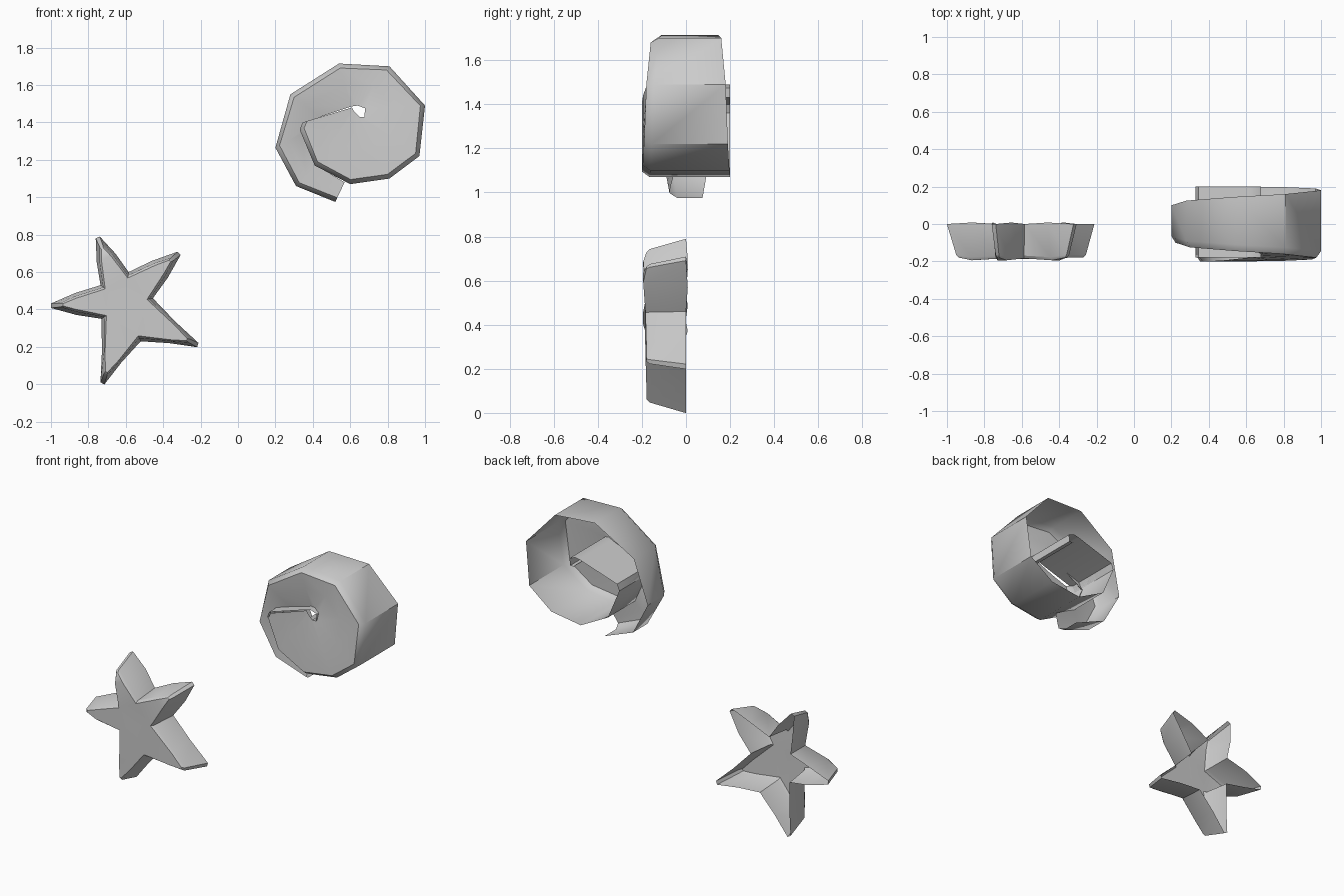
import bpy, math
from mathutils import Vector

if "Cube" in bpy.data.objects:
    bpy.data.objects.remove(bpy.data.objects["Cube"])


def make_object(name, verts, faces, angle):
    mesh = bpy.data.meshes.new(name)
    mesh.from_pydata(verts, [], faces)
    mesh.update()
    obj = bpy.data.objects.new(name, mesh)
    bpy.context.collection.objects.link(obj)
    bpy.ops.object.select_all(action='DESELECT')
    obj.select_set(True)
    bpy.context.view_layer.objects.active = obj
    bpy.ops.object.mode_set(mode='EDIT')
    bpy.ops.mesh.select_all(action='SELECT')
    bpy.ops.mesh.remove_doubles(threshold=0.0005)
    bpy.ops.object.mode_set(mode='OBJECT')
    bpy.ops.object.shade_smooth_by_angle(angle=math.radians(angle))
    return obj


# Starfish: hollow five-armed star, open at the back
tips = [(-1.0, .42), (-.75, .785), (-.315, .70), (-.215, .21), (-.725, .005)]
inner = [(-.73, .35), (-.735, .53), (-.585, .60), (-.455, .46), (-.52, .23)]
centre = Vector((-.61, .43))


def star_ring(level):
    """level 0 = back rim, 1 = wall top, 2 = edge of the front face"""
    ring = []
    for i in range(5):
        a, b, tip = Vector(inner[i]), Vector(inner[(i + 1) % 5]), Vector(tips[i])
        base = (a + b) / 2
        axis = (tip - base).normalized()
        side = (a - b).normalized()
        puffy = i < 3
        end = tip - axis * (0, .05, .065)[level]
        bulge = (.014 if puffy else 0)
        shrink = (1, .72, .5)[level] if puffy else (1, .8, .68)[level]
        half = (a - b).length / 4 + bulge
        mid = (base + tip) / 2
        y = (0, -.165, -.18)[level]
        ym = y + ((.008, -.012, -.014)[level] if puffy else 0)
        pull = (0, .018, .032)[level]
        ca = a + (centre - a).normalized() * pull
        w = (.012, .010, .006)[level]
        for p, py in ((ca, y - (.004 if level else 0)),
                      (mid + side * half * shrink, ym),
                      (end + side * w, y), (end - side * w, y),
                      (mid - side * half * shrink, ym)):
            ring.append((p.x, py, p.y))
    return ring


verts = star_ring(0) + star_ring(1) + star_ring(2)
faces = []
for r in range(2):
    for k in range(25):
        n = (k + 1) % 25
        faces.append((r * 25 + k, r * 25 + n, r * 25 + 25 + n, r * 25 + 25 + k))
verts.append((centre.x, -.187, centre.y))
for i in range(5):
    s = 50 + i * 5
    nxt = 50 + (i + 1) % 5 * 5
    faces += [(s, s + 1, s + 4, nxt), (s + 1, s + 2, s + 3, s + 4), (75, s, nxt)]
make_object("starfish", verts, faces, 32)

# Spiral shell: outer x, z; half width; inner edge x, z
stations = [
    (.52, .975, .075, .57, 1.08), (.31, 1.06, .09, .42, 1.17),
    (.20, 1.265, .10, .34, 1.34), (.28, 1.55, .125, .44, 1.43),
    (.54, 1.715, .145, .605, 1.485), (.81, 1.70, .16, .64, 1.49),
    (1.0, 1.49, .18, .68, 1.475), (.97, 1.22, .19, .675, 1.43),
    (.81, 1.10, .197, .65, 1.43), (.60, 1.07, .20, .635, 1.445),
    (.41, 1.17, .20, .62, 1.46), (.33, 1.36, .20, .612, 1.475),
    (.345, 1.40, .20, .61, 1.48),
]
verts, faces = [], []
for ox, oz, h, ix, iz in stations:
    o, c = Vector((ox, oz)), Vector((ix, iz))
    edge = o.lerp(c, min(.3, .025 / (c - o).length))
    mid = o.lerp(c, .5)
    deep = -h + .02
    # back edge, wall front, bevelled edge, middle and inner lip of the front
    for p, y in ((o, h), (o, -h + .035), (edge, -h), (mid, -h + .005), (c, deep)):
        verts.append((p.x, y, p.y))
for s in range(len(stations) - 1):
    for k in range(4):
        a = s * 5 + k
        faces.append((a, a + 1, a + 6, a + 5))
make_object("spiral_shell", verts, faces, 42)

# Innermost turn of the shell wall, curling into a small tube
curl = [(.33, 1.36), (.345, 1.40), (.605, 1.483), (.64, 1.49), (.68, 1.475),
        (.675, 1.43), (.65, 1.43), (.635, 1.445)]
verts, faces = [], []
for i, (x, z) in enumerate(curl):
    verts += [(x, .20, z), (x, -.18, z)]
    if i:
        faces.append((2 * i - 2, 2 * i - 1, 2 * i + 1, 2 * i))
make_object("shell_inner_curl", verts, faces, 42)
